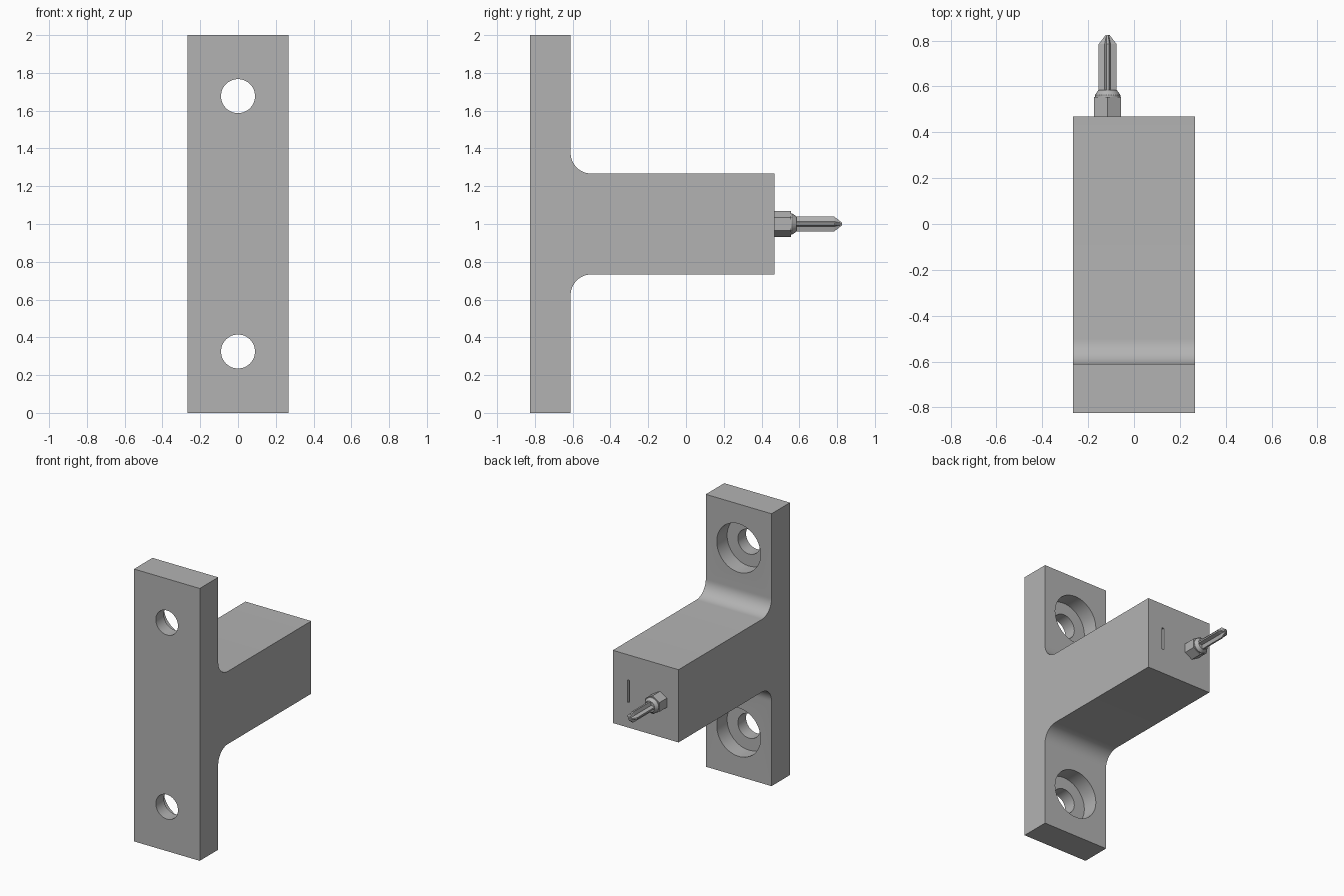
import bpy
import bmesh
from math import sin, cos, pi, radians
from mathutils import Matrix

cube = bpy.data.objects.get("Cube")
if cube:
    bpy.data.objects.remove(cube, do_unlink=True)

# Single grey material
GREY = (0.45, 0.45, 0.45, 1)
grey = bpy.data.materials.new("plain grey")
grey.use_nodes = True
grey.diffuse_color = GREY
grey.node_tree.nodes["Principled BSDF"].inputs["Base Color"].default_value = GREY


def finish(name, bm):
    bmesh.ops.recalc_face_normals(bm, faces=bm.faces)
    mesh = bpy.data.meshes.new(name)
    bm.to_mesh(mesh)
    bm.free()
    mesh.materials.append(grey)
    obj = bpy.data.objects.new(name, mesh)
    bpy.context.collection.objects.link(obj)
    return obj


def activate(obj):
    bpy.ops.object.select_all(action="DESELECT")
    obj.select_set(True)
    bpy.context.view_layer.objects.active = obj


def smooth(obj):
    activate(obj)
    bpy.ops.object.shade_smooth_by_angle(angle=radians(30))


def loft(name, rings):
    """Join matching rings of points and cap both ends."""
    bm = bmesh.new()
    loops = [[bm.verts.new(p) for p in ring] for ring in rings]
    for a, b in zip(loops, loops[1:]):
        for i in range(len(a)):
            j = (i + 1) % len(a)
            bm.faces.new((a[i], a[j], b[j], b[i]))
    bm.faces.new(loops[0])
    bm.faces.new(loops[-1])
    return finish(name, bm)


def circle(x, y, z, r, sides):
    """Ring around the y axis, first corner pointing up."""
    return [(x + r * sin(2 * pi * i / sides), y, z + r * cos(2 * pi * i / sides))
            for i in range(sides)]


def cut(target, cutter):
    mod = target.modifiers.new("cut", "BOOLEAN")
    mod.operation = "DIFFERENCE"
    mod.solver = "EXACT"
    mod.object = cutter
    activate(target)
    bpy.ops.object.modifier_apply(modifier=mod.name)
    bpy.data.objects.remove(cutter, do_unlink=True)


# T-shaped bracket: filleted profile in y and z, extruded across x
HALF = 0.267
FRONT, PLATE_BACK, END = -0.825, -0.611, 0.468
FILLET, STEPS = 0.11, 12
upper = [(FRONT, 1), (PLATE_BACK, 1)]
for i in range(STEPS + 1):
    t = pi / 2 * i / STEPS
    upper.append((PLATE_BACK + FILLET * (1 - cos(t)), HALF + FILLET * (1 - sin(t))))
upper.append((END, HALF))
profile = upper + [(y, -h) for y, h in reversed(upper)]
bracket = loft("bracket", [[(x, y, 1 + h) for y, h in profile] for x in (-HALF, HALF)])

# Counterbored screw holes in the plate
SEAT = PLATE_BACK - 0.12
for z in (0.325, 1.677):
    cut(bracket, loft("hole_cutter", [circle(0, FRONT - 0.1, z, 0.09, 48),
                                      circle(0, SEAT + 0.05, z, 0.09, 48)]))
    cut(bracket, loft("seat_cutter", [circle(0, SEAT, z, 0.178, 64),
                                      circle(0, PLATE_BACK + 0.08, z, 0.178, 64)]))

# Narrow slot in the end face
bm = bmesh.new()
bmesh.ops.create_cube(bm, size=1, matrix=Matrix.Translation((0.138, END, 1))
                      @ Matrix.Diagonal((0.016, 0.2, 0.165, 1)))
cut(bracket, finish("slot_cutter", bm))
smooth(bracket)

# Driver bit: hexagonal shank, tapered collar and cross-shaped blade
BIT_X = -0.115
loft("bit_shank", [circle(BIT_X, y, 1, 0.0675, 6) for y in (END - 0.02, 0.555)])
smooth(loft("bit_collar", [circle(BIT_X, y, 1, r, 32)
                           for y, r in ((0.54, 0.056), (0.562, 0.056), (0.585, 0.04))]))


def cross(y, reach):
    tip = min(0.006, reach / 2)
    root = min(0.013, reach * 0.6)
    quarter = [(-tip, reach), (tip, reach), (root, root)]
    ring = []
    for k in range(4):
        c, s = round(cos(k * pi / 2)), round(sin(k * pi / 2))
        ring += [(BIT_X + u * c + v * s, y, 1 - u * s + v * c) for u, v in quarter]
    return ring


loft("bit_blade", [cross(0.57, 0.039), cross(0.785, 0.039), cross(0.825, 0.008)])
